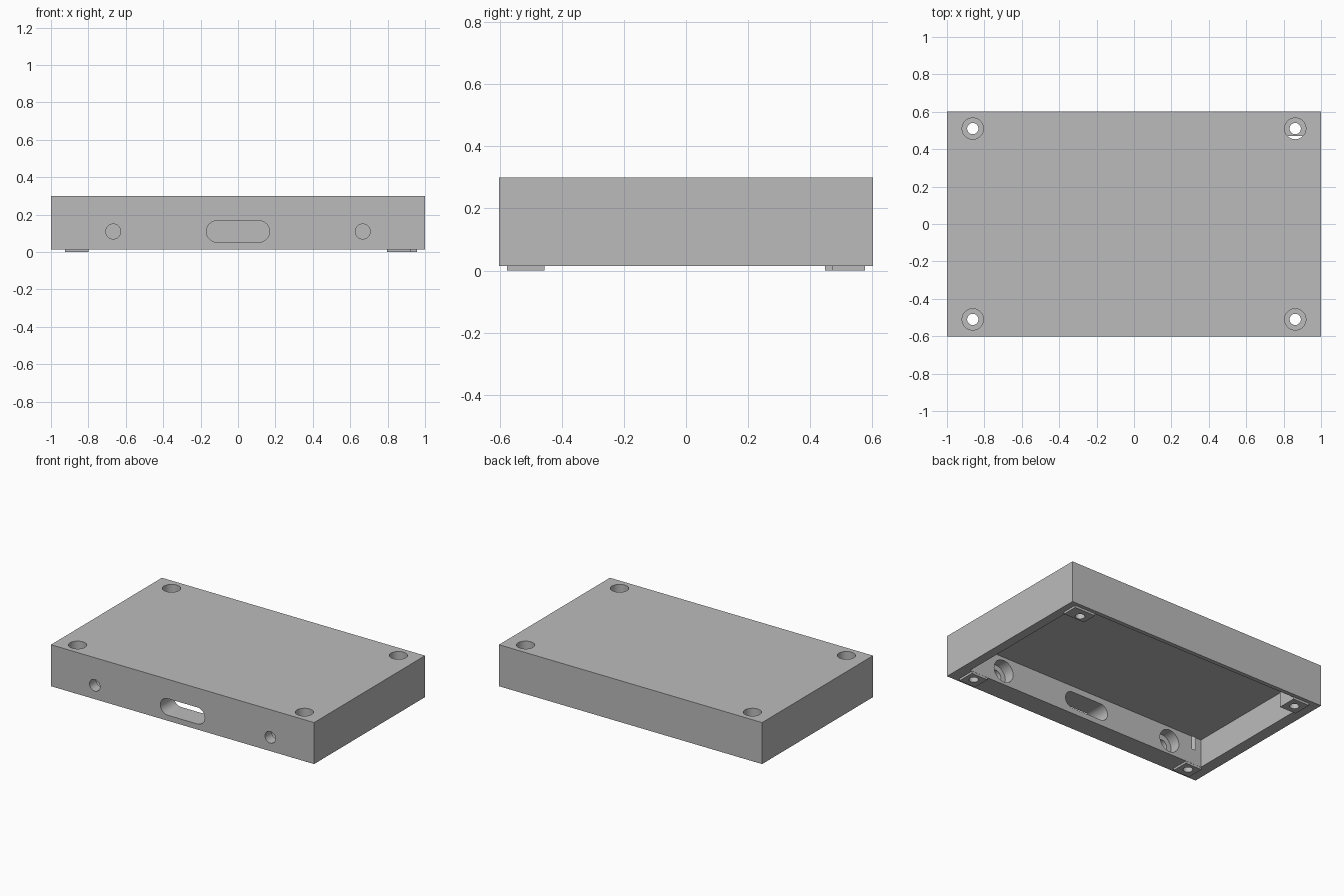
import bpy
import math
from mathutils import Matrix

if "Cube" in bpy.data.objects:
    bpy.data.objects.remove(bpy.data.objects["Cube"])

grey = bpy.data.materials.new("plain grey")
grey.use_nodes = True
colour = (0.5, 0.5, 0.5, 1)
grey.diffuse_color = colour
grey.node_tree.nodes["Principled BSDF"].inputs["Base Color"].default_value = colour


def box(name, x, y, z):
    """Box from (low, high) limits on each axis."""
    bpy.ops.mesh.primitive_cube_add(size=1)
    ob = bpy.context.object
    ob.name = name
    limits = (x, y, z)
    centre = [(a + b) / 2 for a, b in limits]
    ob.data.transform(Matrix.Translation(centre) @ Matrix.Diagonal([b - a for a, b in limits] + [1]))
    ob.data.materials.append(grey)
    return ob


def cylinder(name, radius, depth, centre, along_y=False):
    bpy.ops.mesh.primitive_cylinder_add(vertices=48, radius=radius, depth=depth)
    ob = bpy.context.object
    ob.name = name
    turn = Matrix.Rotation(math.pi / 2 if along_y else 0, 4, 'X')
    ob.data.transform(Matrix.Translation(centre) @ turn)
    ob.data.materials.append(grey)
    return ob


def combine(target, tool, operation):
    """Apply a boolean and discard the tool."""
    tool.hide_render = True
    mod = target.modifiers.new("boolean", 'BOOLEAN')
    mod.operation = operation
    mod.solver = 'EXACT'
    mod.object = tool
    bpy.context.view_layer.objects.active = target
    bpy.ops.object.modifier_apply(modifier=mod.name)
    bpy.data.objects.remove(tool)


# Outer shell, open underneath, with a thick front wall
BASE, TOP, CEILING = 0.015, 0.3, 0.208
body = box("enclosure", (-1, 1), (-0.602, 0.602), (BASE, TOP))
cavity = box("cavity", (-0.92, 0.937), (-0.455, 0.573), (-0.1, CEILING))
combine(body, cavity, 'DIFFERENCE')

# Rear corner posts and front pads, standing slightly proud of the rim
combine(body, box("right_post", (-0.925, -0.8), (0.447, 0.576), (0, 0.23)), 'UNION')
combine(body, box("left_post", (0.797, 0.957), (0.47, 0.576), (0, 0.23)), 'UNION')
for side, x in (("right", (-0.925, -0.8)), ("left", (0.797, 0.922))):
    combine(body, box(side + "_pad", x, (-0.576, -0.456), (0, 0.05)), 'UNION')

# Counterbored screw holes in the corners
for x in (-0.862, 0.862):
    for y in (-0.51, 0.51):
        combine(body, cylinder("screw_hole", 0.03, 1, (x, y, 0.1)), 'DIFFERENCE')
        combine(body, cylinder("screw_recess", 0.057, 0.4, (x, y, 0.32)), 'DIFFERENCE')

# Round front holes, widened on the inside
AXIS = 0.11
for x in (-0.667, 0.667):
    combine(body, cylinder("front_hole", 0.04, 0.4, (x, -0.6, AXIS), True), 'DIFFERENCE')
    combine(body, cylinder("inner_recess", 0.076, 0.2, (x, -0.43, AXIS), True), 'DIFFERENCE')

# Front slot with rounded ends
slot = box("slot", (-0.112, 0.112), (-0.8, -0.4), (AXIS - 0.057, AXIS + 0.057))
for x in (-0.112, 0.112):
    combine(slot, cylinder("slot_end", 0.057, 0.4, (x, -0.6, AXIS), True), 'UNION')
combine(body, slot, 'DIFFERENCE')

# Crisp edges, smooth bores
bpy.ops.object.select_all(action='DESELECT')
body.select_set(True)
bpy.context.view_layer.objects.active = body
bpy.ops.object.shade_smooth_by_angle(angle=math.radians(30))
